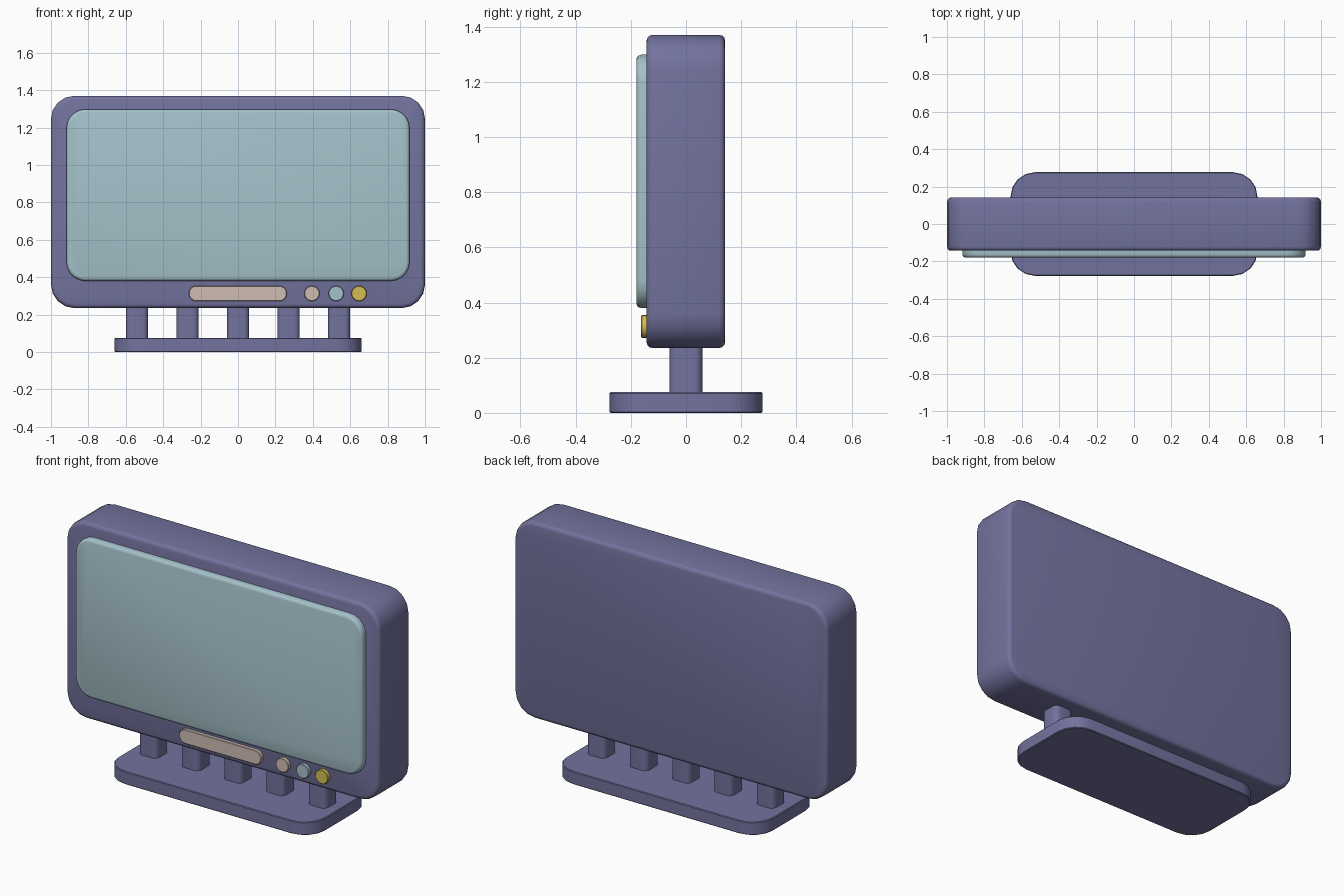
import bpy, bmesh, math
from mathutils import Vector

if "Cube" in bpy.data.objects:
    bpy.data.objects.remove(bpy.data.objects["Cube"])


def material(name, rgb):
    m = bpy.data.materials.new(name)
    m.diffuse_color = (*rgb, 1)
    m.use_nodes = True
    m.node_tree.nodes["Principled BSDF"].inputs["Base Color"].default_value = m.diffuse_color
    return m


PURPLE = material("dusty purple", (0.171, 0.171, 0.345))
BLUE = material("pale blue", (0.375, 0.535, 0.59))
BEIGE = material("warm beige", (0.62, 0.51, 0.455))
YELLOW = material("mustard yellow", (0.66, 0.515, 0.09))


def outline(hu, hv, r, seg):
    """Rounded rectangle outline with half sizes hu, hv."""
    pts = []
    for i, (su, sv) in enumerate(((1, 1), (-1, 1), (-1, -1), (1, -1))):
        for k in range(seg + 1):
            a = math.pi / 2 * (i + k / seg)
            pts.append((su * (hu - r) + r * math.cos(a), sv * (hv - r) + r * math.sin(a)))
    return pts


def slab(name, mat, lo, hi, axis, r, bevel=0.0, seg=5, bseg=3):
    """Rounded-rectangle slab between two corners, extruded along axis, rims bevelled."""
    lo, hi = Vector(lo), Vector(hi)
    c, h = (lo + hi) / 2, (hi - lo) / 2
    u, v, w = (0, 2, 1) if axis == "y" else (0, 1, 2)
    steps = [0.0] if bevel == 0 else [k / bseg for k in range(bseg + 1)]
    half = []
    for t in steps:
        a = t * math.pi / 2
        half.append((bevel * (1 - math.sin(a)), h[w] - bevel * (1 - math.cos(a))))
    levels = [(i, -d) for i, d in half] + [(i, d) for i, d in reversed(half)]
    bm = bmesh.new()
    rings = []
    for inset, depth in levels:
        ring = []
        for pu, pv in outline(h[u] - inset, h[v] - inset, max(r - inset, 0.002), seg):
            p = Vector((0, 0, 0))
            p[u], p[v], p[w] = pu, pv, depth
            ring.append(bm.verts.new(c + p))
        rings.append(ring)
    bm.faces.new(rings[0])
    bm.faces.new(rings[-1])
    n = len(rings[0])
    for a, b in zip(rings, rings[1:]):
        for i in range(n):
            j = (i + 1) % n
            bm.faces.new((a[i], a[j], b[j], b[i]))
    bmesh.ops.remove_doubles(bm, verts=bm.verts, dist=1e-5)
    bmesh.ops.recalc_face_normals(bm, faces=bm.faces)
    me = bpy.data.meshes.new(name)
    bm.to_mesh(me)
    bm.free()
    me.materials.append(mat)
    ob = bpy.data.objects.new(name, me)
    bpy.context.collection.objects.link(ob)
    bpy.ops.object.select_all(action="DESELECT")
    ob.select_set(True)
    bpy.context.view_layer.objects.active = ob
    bpy.ops.object.shade_smooth_by_angle(angle=math.radians(40))
    return ob


# Housing and raised screen
slab("housing", PURPLE, (-1, -0.143, 0.235), (1, 0.142, 1.37), "y", 0.125, 0.022, seg=4)
slab("screen", BLUE, (-0.917, -0.18, 0.38), (0.917, -0.10, 1.298), "y", 0.1, 0.018)

# Control strip and round buttons
slab("control_strip", BEIGE, (-0.263, -0.163, 0.272), (0.261, -0.12, 0.354), "y", 0.04, 0.003, seg=6, bseg=1)
for name, x, mat in (("left_button", 0.395, BEIGE), ("middle_button", 0.525, BLUE), ("right_button", 0.647, YELLOW)):
    slab(name, mat, (x - 0.041, -0.163, 0.272), (x + 0.041, -0.12, 0.354), "y", 0.041, 0.003, seg=6, bseg=1)

# Row of support posts
for i in range(5):
    x = (i - 2) * 0.27
    slab(f"post_{i + 1}", PURPLE, (x - 0.06, -0.06, 0.06), (x + 0.06, 0.06, 0.26), "z", 0.03)

# Foot plate
slab("base", PURPLE, (-0.66, -0.277, 0), (0.66, 0.277, 0.075), "z", 0.13, 0.004, seg=4, bseg=1)
